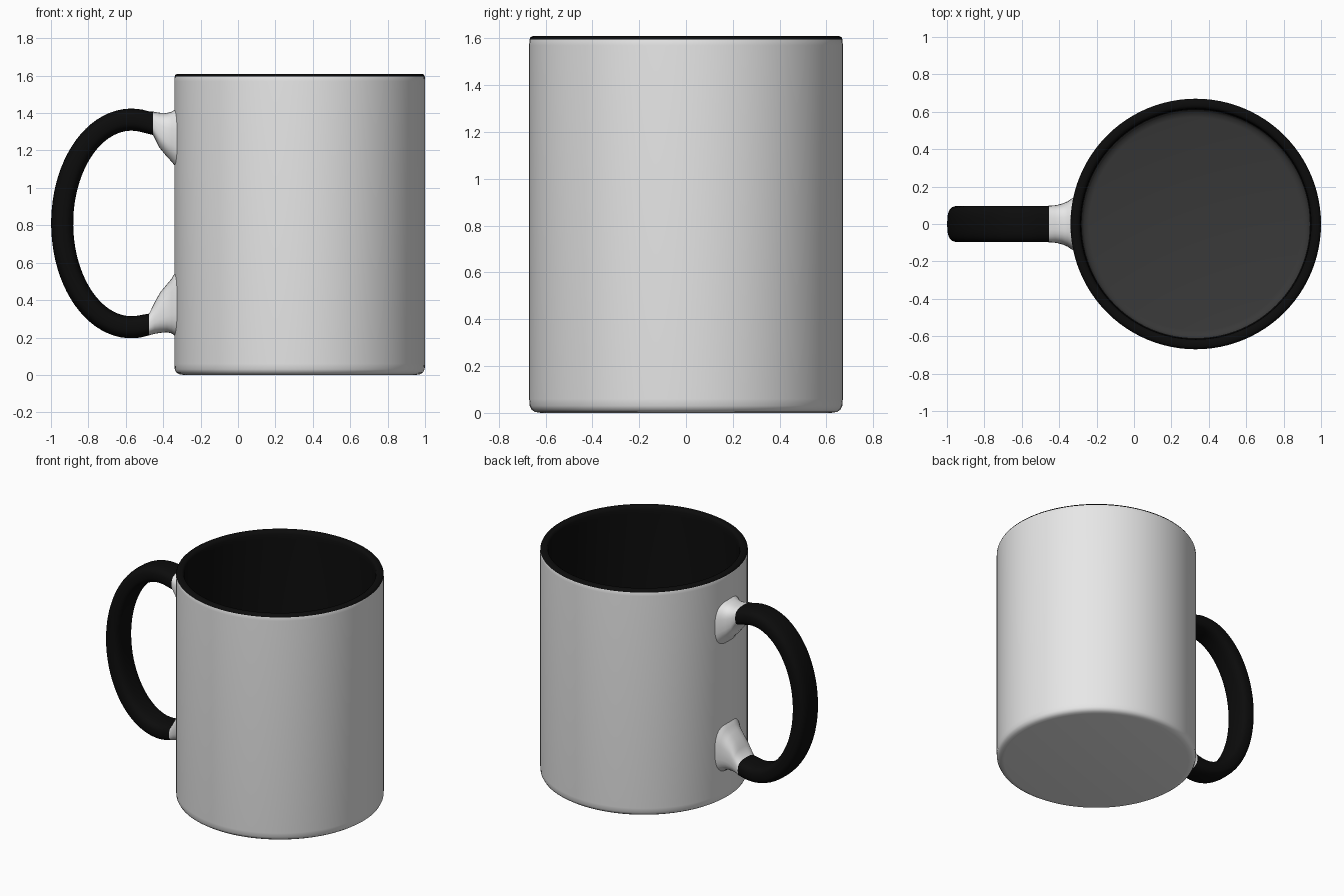
import bpy, bmesh, math
from mathutils import Vector

if "Cube" in bpy.data.objects:
    bpy.data.objects.remove(bpy.data.objects["Cube"])


def material(name, rgb):
    m = bpy.data.materials.new(name)
    m.diffuse_color = (*rgb, 1)
    m.use_nodes = True
    m.node_tree.nodes["Principled BSDF"].inputs["Base Color"].default_value = m.diffuse_color
    return m


WHITE = material("white_glaze", (0.82, 0.82, 0.82))
BLACK = material("black_glaze", (0.0035, 0.0035, 0.0035))
GREY = material("dark_grey_floor", (0.04, 0.04, 0.04))


def finish(bm, name, mats, angle):
    bmesh.ops.recalc_face_normals(bm, faces=bm.faces)
    me = bpy.data.meshes.new(name)
    bm.to_mesh(me)
    bm.free()
    for m in mats:
        me.materials.append(m)
    ob = bpy.data.objects.new(name, me)
    bpy.context.collection.objects.link(ob)
    bpy.ops.object.select_all(action='DESELECT')
    ob.select_set(True)
    bpy.context.view_layer.objects.active = ob
    bpy.ops.object.shade_smooth_by_angle(angle=math.radians(angle))
    return ob


def bridge(bm, a, b, mat):
    n = len(a)
    for i in range(n):
        j = (i + 1) % n
        bm.faces.new((a[i], a[j], b[j], b[i])).material_index = mat


# Mug body: one lathed wall; (radius, height, colour of the band that follows)
CX, SEG = 0.33, 96
profile = [
    (0.62, 0.0, 0), (0.645, 0.004, 0), (0.66, 0.014, 0), (0.668, 0.03, 0),
    (0.67, 0.06, 0), (0.67, 1.57, 0), (0.669, 1.595, 1), (0.665, 1.604, 1),
    (0.655, 1.61, 1), (0.632, 1.61, 1), (0.622, 1.604, 1), (0.617, 1.59, 1),
    (0.615, 1.56, 1), (0.615, 0.11, 1), (0.61, 0.085, 2), (0.597, 0.068, 2),
    (0.57, 0.06, 2)]
bm = bmesh.new()
rings = []
for r, z, _ in profile:
    rings.append([bm.verts.new((CX + r * math.cos(t), r * math.sin(t), z))
                  for t in (2 * math.pi * i / SEG for i in range(SEG))])
for k in range(len(rings) - 1):
    bridge(bm, rings[k], rings[k + 1], profile[k][2])
bm.faces.new(rings[0]).material_index = 0
bm.faces.new(rings[-1]).material_index = 2
finish(bm, "mug_body", [WHITE, BLACK, GREY], 40)

# Handle: sections given as outer point, inner point, half width
# White flared root at the top, from inside the wall outwards
sections = [((x, zo), (x, zi), w) for x, zo, zi, w in [
    (-0.30, 1.43, 1.08, 0.150), (-0.335, 1.42, 1.115, 0.135),
    (-0.355, 1.407, 1.14, 0.120), (-0.385, 1.40, 1.172, 0.108),
    (-0.42, 1.402, 1.215, 0.100), (-0.455, 1.408, 1.283, 0.097)]]
first_black = len(sections) - 1

# Black grip along a half ellipse
ex, ez, ax, az, half = -0.57, 0.81, 0.37, 0.555, 0.059
STEPS = 44
for i in range(STEPS + 1):
    t = math.radians(78 + (276 - 78) * i / STEPS)
    c = Vector((ex + ax * math.cos(t), ez + az * math.sin(t)))
    n = Vector((math.cos(t) / ax, math.sin(t) / az)).normalized() * half
    sections.append((tuple(c + n), tuple(c - n), 0.096))

# White flared root at the bottom
last_black = len(sections)
sections += [((x, zo), (x, zi), w) for x, zo, zi, w in [
    (-0.475, 0.212, 0.328, 0.097), (-0.445, 0.220, 0.39, 0.098),
    (-0.415, 0.225, 0.443, 0.101), (-0.38, 0.228, 0.485, 0.110),
    (-0.355, 0.222, 0.515, 0.121), (-0.335, 0.208, 0.55, 0.135),
    (-0.30, 0.195, 0.58, 0.150)]]

bm = bmesh.new()
rings = []
for o, i_, w in sections:
    o, i_ = Vector(o), Vector(i_)
    mid, rad = (o + i_) / 2, (o - i_) / 2
    ring = []
    for k in range(32):
        t = 2 * math.pi * k / 32
        c, s = math.cos(t), math.sin(t)
        # rounded-rectangle cross-section
        c = math.copysign(abs(c) ** 0.7, c)
        s = math.copysign(abs(s) ** 0.7, s)
        p = mid + rad * c
        ring.append(bm.verts.new((p.x, w * s, p.y)))
    rings.append(ring)
for k in range(len(rings) - 1):
    bridge(bm, rings[k], rings[k + 1],
           1 if first_black <= k < last_black else 0)
bm.faces.new(rings[0])
bm.faces.new(rings[-1])
finish(bm, "mug_handle", [WHITE, BLACK], 60)
